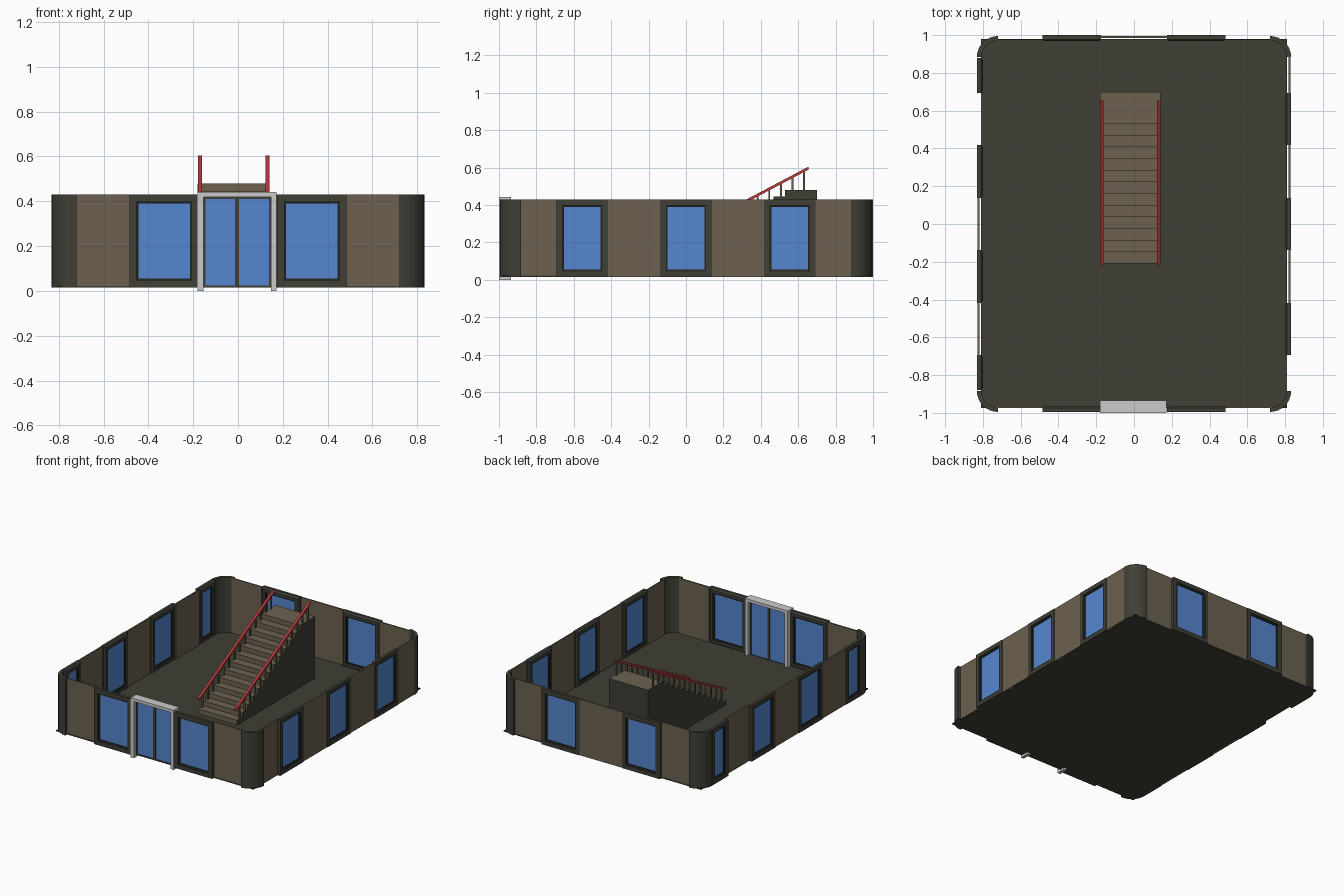
import bpy, bmesh, math
from mathutils import Vector

if "Cube" in bpy.data.objects:
    bpy.data.objects.remove(bpy.data.objects["Cube"])

def mat(name, c):
    m = bpy.data.materials.new(name)
    m.diffuse_color = (*c, 1)
    m.use_nodes = True
    m.node_tree.nodes["Principled BSDF"].inputs["Base Color"].default_value = m.diffuse_color
    return m

OLIVE = mat("olive", (0.05, 0.05, 0.037))
BROWN = mat("brown", (0.15, 0.12, 0.08))
BLACK = mat("dark_trim", (0.018, 0.018, 0.013))
BLUE = mat("glass_blue", (0.09, 0.24, 0.62))
RED = mat("red", (0.5, 0.045, 0.045))
Z0, Z1 = 0.015, 0.43

def make(name, verts, faces, m=None):
    me = bpy.data.meshes.new(name)
    bm = bmesh.new()
    vs = [bm.verts.new(v) for v in verts]
    for f in faces:
        bm.faces.new([vs[i] for i in f])
    bmesh.ops.recalc_face_normals(bm, faces=bm.faces)
    bm.to_mesh(me)
    bm.free()
    ob = bpy.data.objects.new(name, me)
    bpy.context.collection.objects.link(ob)
    if m:
        me.materials.append(m)
    return ob

def prism(name, a, b, m=None):
    """Solid between two matching outlines."""
    n = len(a)
    faces = [tuple(range(n)), tuple(range(n, 2 * n))]
    faces += [(i, (i + 1) % n, n + (i + 1) % n, n + i) for i in range(n)]
    return make(name, list(a) + list(b), faces, m)

def box(name, x0, x1, y0, y1, z0, z1, m=None):
    q = [(x0, y0), (x1, y0), (x1, y1), (x0, y1)]
    return prism(name, [(*p, z0) for p in q], [(*p, z1) for p in q], m)

# wall sides: outward normal, tangent, face distance
SIDES = {"front": ((0, -1, 0), (1, 0, 0), 0.995), "back": ((0, 1, 0), (1, 0, 0), 1.0),
         "right": ((1, 0, 0), (0, 1, 0), 0.832), "left": ((-1, 0, 0), (0, 1, 0), 0.832)}

def place(side, u, d, z):
    n, t, f = SIDES[side]
    return Vector(n) * (f - d) + Vector(t) * u + Vector((0, 0, z))

def panel(name, side, u0, u1, d0, d1, z0, z1, m):
    q = [(u0, z0), (u1, z0), (u1, z1), (u0, z1)]
    return prism(name, [place(side, u, d0, z) for u, z in q],
                 [place(side, u, d1, z) for u, z in q], m)

def ring(name, side, u0, u1, z0, z1, profile, m):
    """Rectangular frame swept from (inset, depth) points."""
    verts, faces, k = [], [], len(profile)
    for i, d in profile:
        for u, z in ((u0 + i, z0 + i), (u1 - i, z0 + i), (u1 - i, z1 - i), (u0 + i, z1 - i)):
            verts.append(place(side, u, d, z))
    for r in range(k):
        s = (r + 1) % k
        faces += [(r * 4 + c, r * 4 + (c + 1) % 4, s * 4 + (c + 1) % 4, s * 4 + c) for c in range(4)]
    return make(name, verts, faces, m)

def window(side, u0, u1):
    ring(side + "_window_frame", side, u0, u1, Z0, Z1,
         [(0, 0), (0.03, 0), (0.03, 0.032), (0.012, 0.032), (0, 0.022)], OLIVE)
    ring(side + "_window_trim", side, u0 + 0.03, u1 - 0.03, Z0 + 0.03, Z1 - 0.03,
         [(0, 0.004), (0.01, 0.008), (0.01, 0.028), (0, 0.03)], BLACK)
    panel(side + "_window_glass", side, u0 + 0.039, u1 - 0.039, 0.014, 0.02, Z0 + 0.039, Z1 - 0.039, BLUE)

def wall(side, u0, u1, recessed=False):
    d = 0.022 if recessed else 0.004
    panel(side + "_wall", side, u0, u1, d, d + 0.01, Z0, Z1, BROWN)

# floor
box("floor", -0.81, 0.81, -0.975, 0.98, Z0, 0.022, OLIVE)

# front and back walls
for s in (-1, 1):
    for side in ("front", "back"):
        window(side, *sorted((s * 0.175, s * 0.485)))
        wall(side, *sorted((s * 0.485, s * 0.73)), recessed=True)
wall("back", -0.175, 0.175)

# right wall: three windows
for c in (-0.555, 0, 0.555):
    window("right", c - 0.138, c + 0.138)
wall("right", -0.89, -0.693, recessed=True)
wall("right", -0.417, -0.138)
wall("right", 0.138, 0.417)
wall("right", 0.693, 0.89)

# left wall: two wide windows and two narrow ones at the ends
for u0, u1 in ((-0.88, -0.693), (-0.417, -0.138), (0.138, 0.417), (0.693, 0.88)):
    window("left", u0, u1)
wall("left", -0.693, -0.417)
wall("left", -0.138, 0.138)
wall("left", 0.417, 0.693, recessed=True)

# rounded corner columns
for sx in (-1, 1):
    for sy in (-1, 1):
        arc = []
        for r, seq in ((0.112, range(9)), (0.088, range(8, -1, -1))):
            for i in seq:
                a = math.radians(90 * i / 8)
                arc.append((sx * (0.72 + r * math.cos(a)), sy * (0.883 + r * math.sin(a))))
        n = 18
        verts = [(*p, z) for z in (Z0, Z1) for p in arc]
        faces = [(i, (i + 1) % n, n + (i + 1) % n, n + i) for i in range(n)]
        for b in (0, n):
            faces += [(b + i, b + i + 1, b + 16 - i, b + 17 - i) for i in range(8)]
        ob = make("corner_column", verts, faces, OLIVE)
        bpy.context.view_layer.objects.active = ob
        ob.select_set(True)
        bpy.ops.object.shade_smooth_by_angle(angle=math.radians(35))
        ob.select_set(False)

# entrance: grey surround and two glass leaves
box("door_post_left", -0.18, -0.155, -1.0, -0.935, 0, 0.42)
box("door_post_right", 0.147, 0.172, -1.0, -0.935, 0, 0.42)
box("door_lintel", -0.18, 0.172, -1.0, -0.935, 0.42, 0.442)
for u0, u1 in ((-0.155, -0.004), (-0.004, 0.147)):
    ring("door_leaf_frame", "front", u0, u1, Z0, 0.42,
         [(0, 0.02), (0.009, 0.02), (0.009, 0.035), (0, 0.035)], OLIVE)
    panel("door_glass", "front", u0 + 0.008, u1 - 0.008, 0.025, 0.03, Z0 + 0.008, 0.412, BLUE)

# staircase: 12 steps plus landing
X0, X1, Y0, YB = -0.18, 0.14, -0.21, 0.70
RUN, RISE, N = 0.0617, 0.0352, 13
outline = [(Y0, 0.022)]
for i in range(N):
    y, z = Y0 + RUN * i, 0.022 + RISE * (i + 1)
    outline += [(y, z), (y + RUN if i < N - 1 else YB, z)]
outline.append((YB, 0.022))
stairs = prism("staircase", [(X0, *p) for p in outline], [(X1, *p) for p in outline], BROWN)
stairs.data.materials.append(OLIVE)
for p in stairs.data.polygons:
    if abs(p.normal.x) > 0.9 or p.normal.y > 0.9:
        p.material_index = 1

# handrails and balusters
def rail_z(y):
    return 0.135 + (y + 0.22) * 0.528

for x in (-0.17, 0.131):
    ends = []
    for y in (-0.22, 0.655):
        z = rail_z(y)
        ends.append([(x - 0.009, y, z - 0.008), (x + 0.009, y, z - 0.008),
                     (x + 0.009, y, z + 0.008), (x - 0.009, y, z + 0.008)])
    prism("handrail", ends[0], ends[1], RED)
    for i in range(14):
        y = Y0 + RUN * (i + 0.62)
        base = 0.022 + RISE * min(i + 1, N) - 0.003
        box("baluster", x - 0.005, x + 0.005, y - 0.005, y + 0.005, base, rail_z(y), BROWN)
